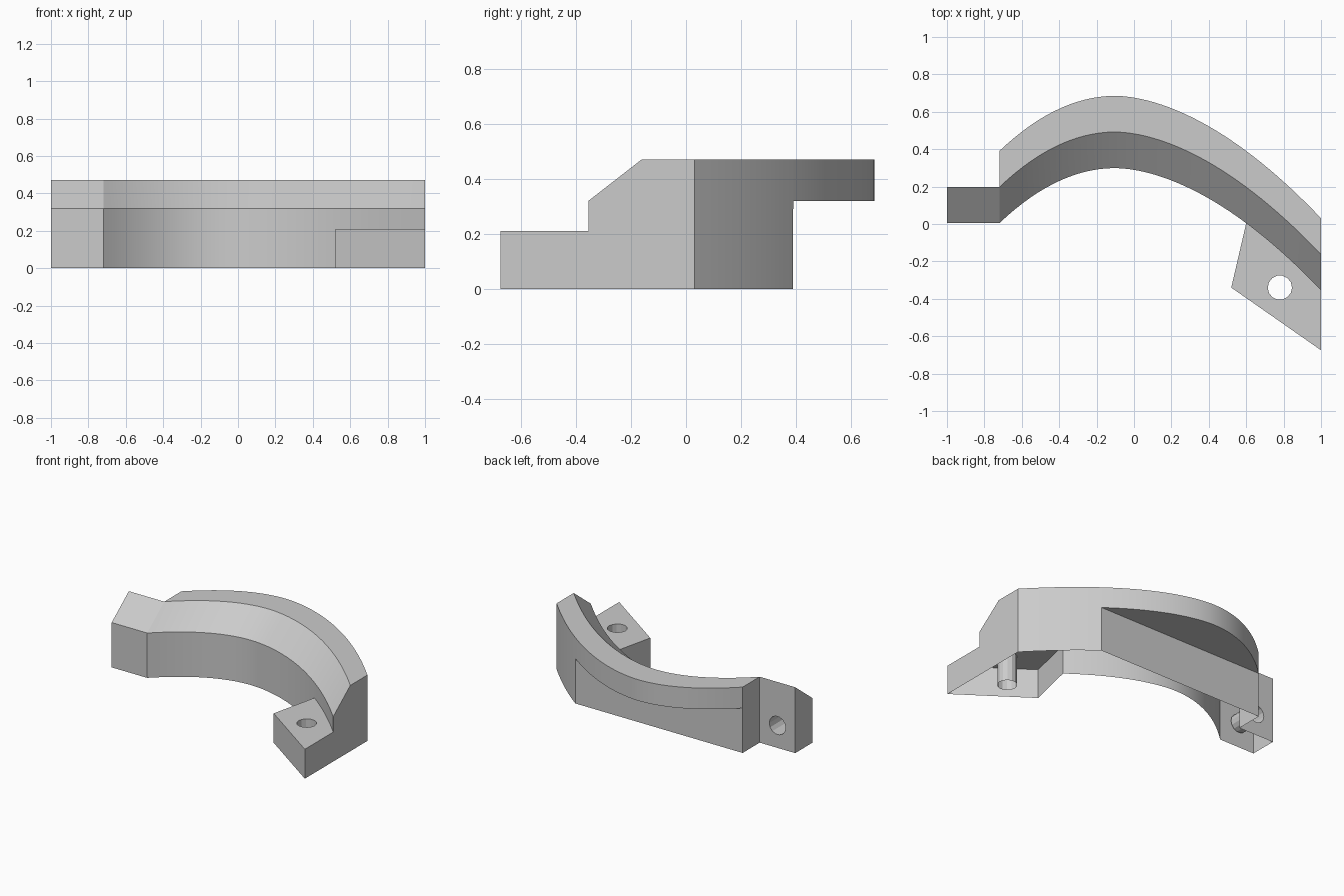
import bpy, bmesh, math
from mathutils import Vector

cube = bpy.data.objects.get("Cube")
if cube:
    bpy.data.objects.remove(cube, do_unlink=True)

grey = bpy.data.materials.new("light grey")
grey.use_nodes = True
colour = (0.6, 0.6, 0.6, 1)
grey.diffuse_color = colour
grey.node_tree.nodes["Principled BSDF"].inputs["Base Color"].default_value = colour

# Main heights and plan positions
TOP, LEDGE, FOOT = 0.47, 0.32, 0.21
LEFT, KNEE, RIGHT = -0.72, 0.6, 1.0
BACK = 0.39
STEP = 0.193          # plan width of the rim and of the sloped band
HOLE_R, SIDES = 0.065, 14


def arc(x):
    """Plan curve of the outer rim."""
    d = x + 0.1
    return 0.685 - (0.767 * d * d if d < 0 else 0.553 * d ** 1.765)


def spread(a, b, n):
    return [a + (b - a) * i / n for i in range(n + 1)]


def face(bm, points):
    return bm.faces.new([bm.verts.new(p) for p in points])


def strip(bm, a, b):
    """Ribbon of quads between two equal rows of points."""
    for i in range(len(a) - 1):
        face(bm, [a[i], a[i + 1], b[i + 1], b[i]])


def row(xs, back, z):
    return [(x, arc(x) - back, z) for x in xs]


def drilled_plate(bm, outline, centre, u, v, depth):
    """Flat plate with a round hole and the lining of the hole."""
    c, u, v = Vector(centre), Vector(u), Vector(v)
    ring = [c + HOLE_R * (u * math.cos(t) + v * math.sin(t))
            for t in (2 * math.pi * i / SIDES for i in range(SIDES))]
    edges = []
    for loop in (outline, ring):
        vs = [bm.verts.new(p) for p in loop]
        edges += [bm.edges.new((vs[i - 1], vs[i])) for i in range(len(vs))]
    bmesh.ops.triangle_fill(bm, use_beauty=True, edges=edges)
    far = [p + Vector(depth) for p in ring]
    strip(bm, ring + ring[:1], far + far[:1])
    return far


def finish(name, bm):
    bmesh.ops.remove_doubles(bm, verts=bm.verts, dist=0.0005)
    bmesh.ops.dissolve_degenerate(bm, edges=bm.edges, dist=0.0005)
    bmesh.ops.recalc_face_normals(bm, faces=bm.faces)
    mesh = bpy.data.meshes.new(name)
    bm.to_mesh(mesh)
    bm.free()
    mesh.materials.append(grey)
    ob = bpy.data.objects.new(name, mesh)
    bpy.context.collection.objects.link(ob)
    bpy.ops.object.select_all(action="DESELECT")
    ob.select_set(True)
    bpy.context.view_layer.objects.active = ob
    bpy.ops.object.shade_smooth_by_angle(angle=math.radians(25))


main = spread(LEFT, KNEE, 32)
end = spread(KNEE, RIGHT, 10)
whole = main + end[1:]

# Curved body: an open-bottomed shell
bm = bmesh.new()
strip(bm, row(whole, 0, TOP), row(whole, STEP, TOP))                 # rim
strip(bm, row(whole, STEP, TOP), row(whole, 2 * STEP, LEDGE))        # slope
strip(bm, row(main, 2 * STEP, LEDGE), row(main, 2 * STEP, 0))        # inner wall
strip(bm, row(end, 2 * STEP, LEDGE), row(end, 2 * STEP, FOOT))
strip(bm, row(main, 0, TOP), row(main, 0, LEDGE))                    # overhang
strip(bm, row(main, 0, LEDGE), [(x, BACK, LEDGE) for x in main])
strip(bm, row(end, 0, TOP), row(end, 0, 0))                          # outer wall
face(bm, [(LEFT, BACK, 0), (KNEE, BACK, 0), (KNEE, BACK, LEDGE), (LEFT, BACK, LEDGE)])
y = arc(LEFT)
face(bm, [(LEFT, y, 0), (LEFT, y, TOP), (LEFT, y - STEP, TOP), (LEFT, y - STEP, 0)])
y = arc(RIGHT)
inner = y - 2 * STEP
face(bm, [(RIGHT, y, 0), (RIGHT, y, TOP), (RIGHT, y - STEP, TOP),
          (RIGHT, inner, LEDGE), (RIGHT, inner, 0)])
finish("curved_body", bm)

# Low foot with an upright screw hole
bm = bmesh.new()
corner, tip = (0.52, -0.34), (RIGHT, -0.675)
knee = (KNEE, arc(KNEE) - 2 * STEP)
drilled_plate(bm, row(end, 2 * STEP, FOOT) + [(*tip, FOOT), (*corner, FOOT)],
              (0.78, -0.34, FOOT), (1, 0, 0), (0, 1, 0), (0, 0, -FOOT))
for a, b in ((knee, corner), (corner, tip), (tip, (RIGHT, inner))):
    face(bm, [(*a, 0), (*b, 0), (*b, FOOT), (*a, FOOT)])
finish("screw_foot", bm)

# Side tab with a sloped top and a blind hole in its back
bm = bmesh.new()
back = arc(LEFT) - STEP
front = back - STEP
strip(bm, [(-1, front, 0), (-1, front, LEDGE), (-1, back, TOP)],
      [(LEFT, front, 0), (LEFT, front, LEDGE), (LEFT, back, TOP)])
face(bm, [(-1, front, 0), (-1, front, LEDGE), (-1, back, TOP), (-1, back, 0)])
bottom = drilled_plate(bm, [(-1, back, 0), (LEFT, back, 0), (LEFT, back, TOP), (-1, back, TOP)],
                       ((LEFT - 1) / 2, back, LEDGE / 2), (1, 0, 0), (0, 0, 1),
                       (0, -STEP * 0.9, 0))
face(bm, bottom)
finish("side_tab", bm)
